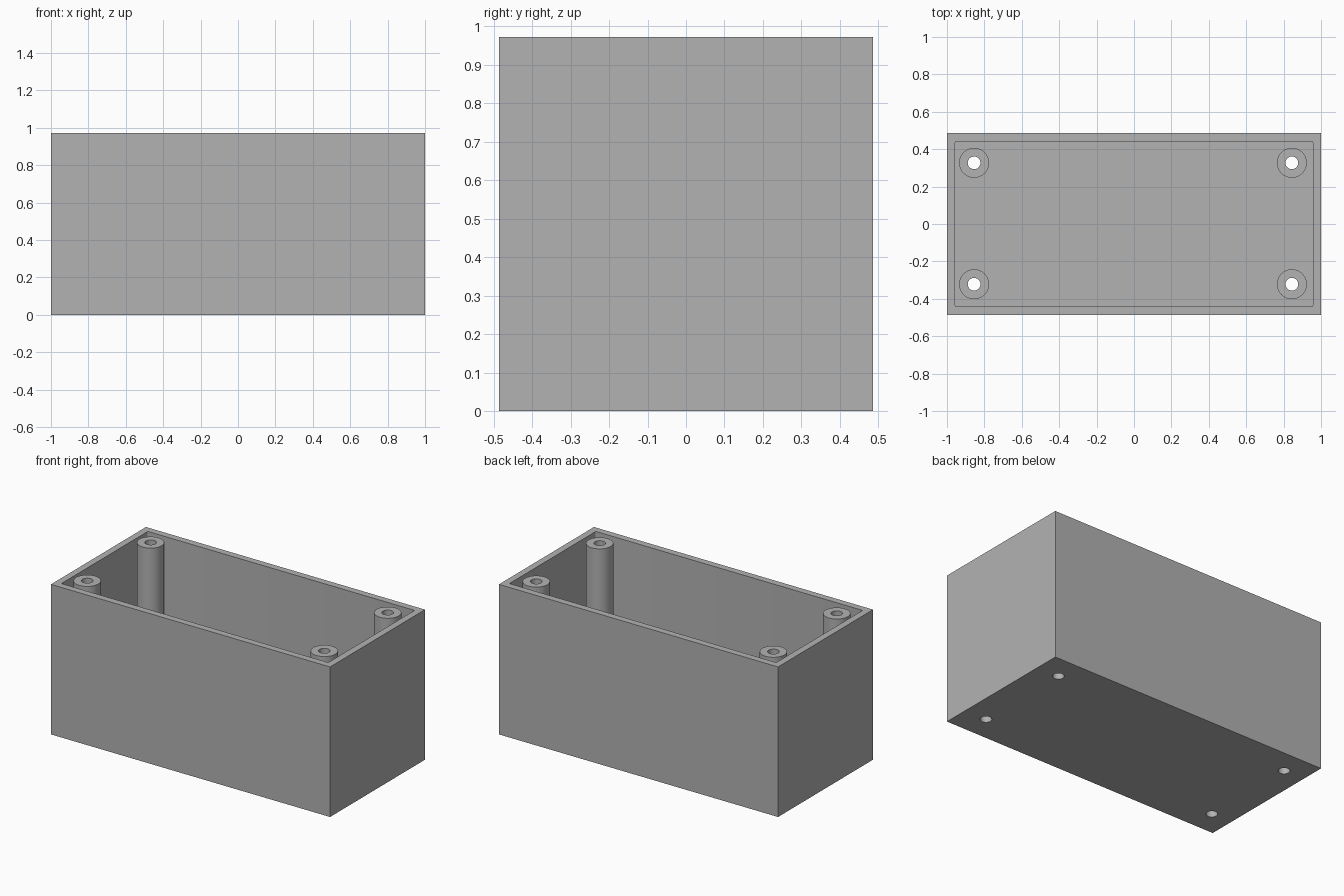
import bpy
import bmesh
import math
from mathutils import Matrix, Vector

if "Cube" in bpy.data.objects:
    bpy.data.objects.remove(bpy.data.objects["Cube"], do_unlink=True)

LENGTH, WIDTH, HEIGHT = 2.0, 0.972, 0.972
WALL = 0.044
POST_R, HOLE_R = 0.08, 0.034
POST_X = (-0.855, 0.844)
POST_Y = (-0.322, 0.327)
SIDES = 48

grey = bpy.data.materials.new("plain_grey")
grey.use_nodes = True
colour = (0.448, 0.448, 0.448, 1)
grey.diffuse_color = colour
grey.node_tree.nodes["Principled BSDF"].inputs["Base Color"].default_value = colour


def make_object(name, bm):
    bmesh.ops.recalc_face_normals(bm, faces=bm.faces)
    mesh = bpy.data.meshes.new(name)
    bm.to_mesh(mesh)
    bm.free()
    mesh.materials.append(grey)
    obj = bpy.data.objects.new(name, mesh)
    bpy.context.collection.objects.link(obj)
    return obj


def box(name, length, width, bottom, top, corner=0):
    bm = bmesh.new()
    bmesh.ops.create_cube(bm, size=1)
    bmesh.ops.scale(bm, vec=(length, width, top - bottom), verts=bm.verts)
    bmesh.ops.translate(bm, vec=(0, 0, (top + bottom) / 2), verts=bm.verts)
    if corner:
        upright = [e for e in bm.edges
                   if abs(e.verts[0].co.z - e.verts[1].co.z) > WALL]
        bmesh.ops.bevel(bm, geom=upright, offset=corner, segments=4,
                        profile=0.5, affect='EDGES')
    return make_object(name, bm)


def select_only(obj):
    bpy.ops.object.select_all(action='DESELECT')
    obj.select_set(True)
    bpy.context.view_layer.objects.active = obj


def cut(target, cutter):
    mod = target.modifiers.new("cut", 'BOOLEAN')
    mod.operation = 'DIFFERENCE'
    mod.solver = 'EXACT'
    mod.object = cutter
    select_only(target)
    bpy.ops.object.modifier_apply(modifier=mod.name)
    bpy.data.objects.remove(cutter, do_unlink=True)


def smooth(obj):
    select_only(obj)
    bpy.ops.object.shade_smooth_by_angle(angle=math.radians(30))


# Open box: outer block with the cavity removed
shell = box("box_shell", LENGTH, WIDTH, 0, HEIGHT)
cut(shell, box("cavity_cutter", LENGTH - 2 * WALL, WIDTH - 2 * WALL,
               WALL, HEIGHT + WALL, corner=0.008))

# Screw holes through the floor
drills = bmesh.new()
for x in POST_X:
    for y in POST_Y:
        bmesh.ops.create_cone(drills, cap_ends=True, segments=SIDES,
                              radius1=HOLE_R, radius2=HOLE_R, depth=4 * WALL,
                              matrix=Matrix.Translation((x, y, 0)))
cut(shell, make_object("drill_cutter", drills))
smooth(shell)


# Hollow screw posts, turned from a rectangular section, flush with the rim
def screw_post(name, x, y):
    bm = bmesh.new()
    section = [(HOLE_R, WALL), (POST_R, WALL), (POST_R, HEIGHT), (HOLE_R, HEIGHT)]
    verts = [bm.verts.new((r, 0, z)) for r, z in section]
    edges = [bm.edges.new((verts[i - 1], verts[i])) for i in range(len(verts))]
    bmesh.ops.spin(bm, geom=verts + edges, cent=Vector(), axis=(0, 0, 1),
                   angle=math.tau, steps=SIDES, use_merge=False)
    bmesh.ops.remove_doubles(bm, verts=bm.verts, dist=0.0005)
    post = make_object(name, bm)
    post.location = (x, y, 0)
    smooth(post)


for x, side in zip(POST_X, ("right", "left")):
    for y, end in zip(POST_Y, ("front", "back")):
        screw_post(f"screw_post_{end}_{side}", x, y)
